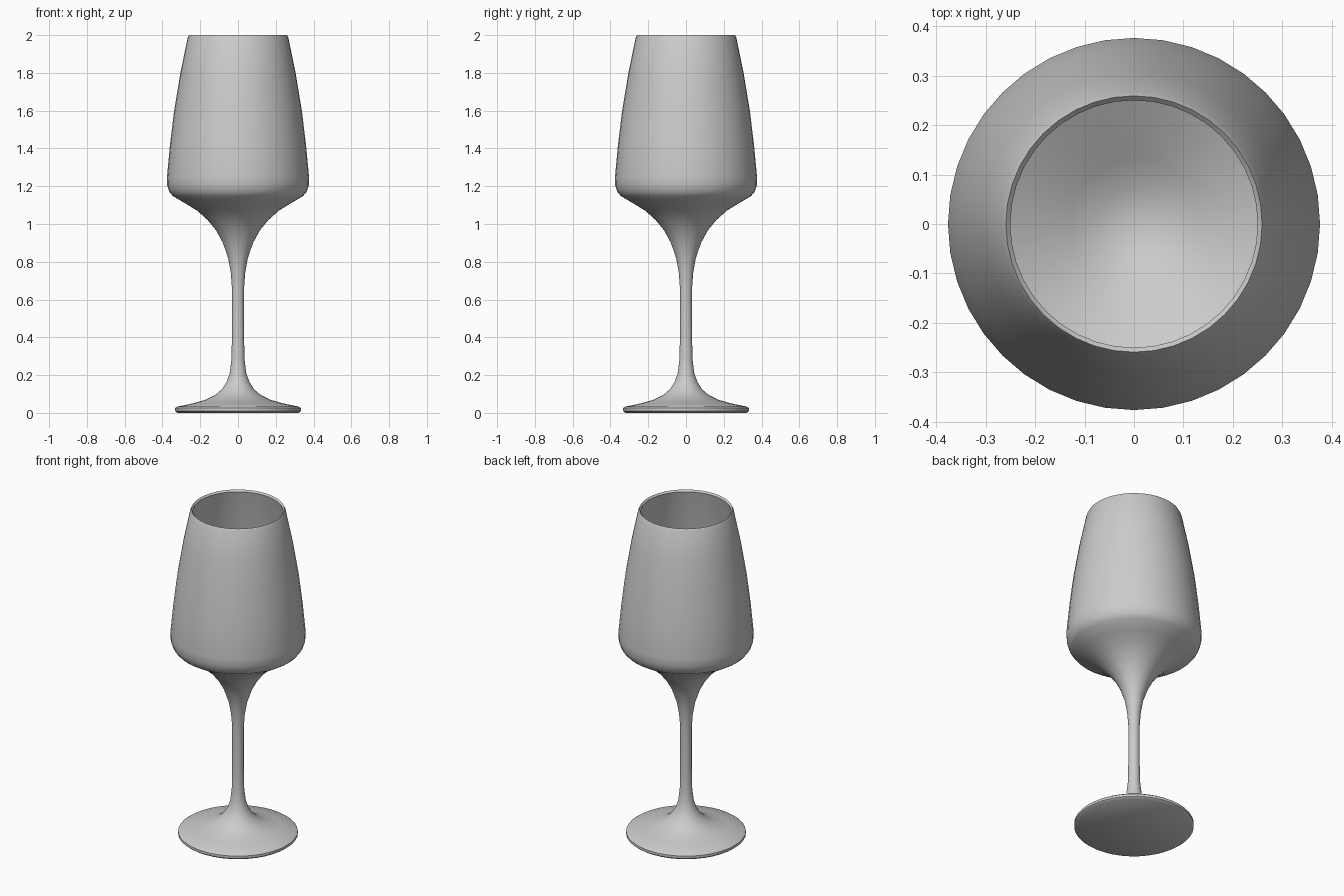
import bpy, bmesh, math
from mathutils import Vector

cube = bpy.data.objects.get("Cube")
if cube:
    bpy.data.objects.remove(cube, do_unlink=True)

SEGMENTS = 40

grey = bpy.data.materials.new("plain grey")
grey.use_nodes = True
colour = (0.6, 0.6, 0.6, 1)
grey.diffuse_color = colour
grey.node_tree.nodes["Principled BSDF"].inputs["Base Color"].default_value = colour

# Foot, stem and outside of the bowl: (radius, height) from the base up
outside = [(0, 0.005), (0.32, 0.0), (0.333, 0.01), (0.333, 0.025), (0.322, 0.033),
           (0.24, 0.05), (0.17, 0.07), (0.12, 0.095), (0.085, 0.125), (0.06, 0.165),
           (0.044, 0.21), (0.035, 0.28), (0.032, 0.4), (0.032, 0.66), (0.038, 0.74),
           (0.052, 0.82), (0.08, 0.9), (0.115, 0.965), (0.16, 1.02), (0.215, 1.07),
           (0.28, 1.11), (0.345, 1.148), (0.363, 1.17), (0.375, 1.205), (0.376, 1.25),
           (0.36, 1.42), (0.338, 1.6), (0.305, 1.8), (0.267, 1.985)]
# Rim, then the inside of the bowl down to its centre
inside = [(0.259, 2.0), (0.25, 1.99), (0.293, 1.8), (0.326, 1.6), (0.348, 1.42),
          (0.363, 1.25), (0.361, 1.21), (0.335, 1.165), (0.27, 1.125), (0.2, 1.085),
          (0.13, 1.04), (0.07, 1.005), (0, 0.99)]


def lathe(name, profile):
    """Turn a profile round the z axis into a closed, smooth object."""
    bm = bmesh.new()
    verts = [bm.verts.new((r, 0, z)) for r, z in profile]
    edges = [bm.edges.new(pair) for pair in zip(verts, verts[1:])]
    bmesh.ops.spin(bm, geom=verts + edges, cent=Vector(), axis=Vector((0, 0, 1)),
                   angle=math.tau, steps=SEGMENTS)
    bmesh.ops.remove_doubles(bm, verts=bm.verts[:], dist=0.0005)
    bmesh.ops.recalc_face_normals(bm, faces=bm.faces[:])
    mesh = bpy.data.meshes.new(name)
    bm.to_mesh(mesh)
    bm.free()
    mesh.materials.append(grey)
    obj = bpy.data.objects.new(name, mesh)
    bpy.context.collection.objects.link(obj)
    bpy.ops.object.select_all(action='DESELECT')
    obj.select_set(True)
    bpy.context.view_layer.objects.active = obj
    bpy.ops.object.shade_smooth_by_angle(angle=math.radians(50))
    return obj


lathe("stemmed_glass", outside + inside)
